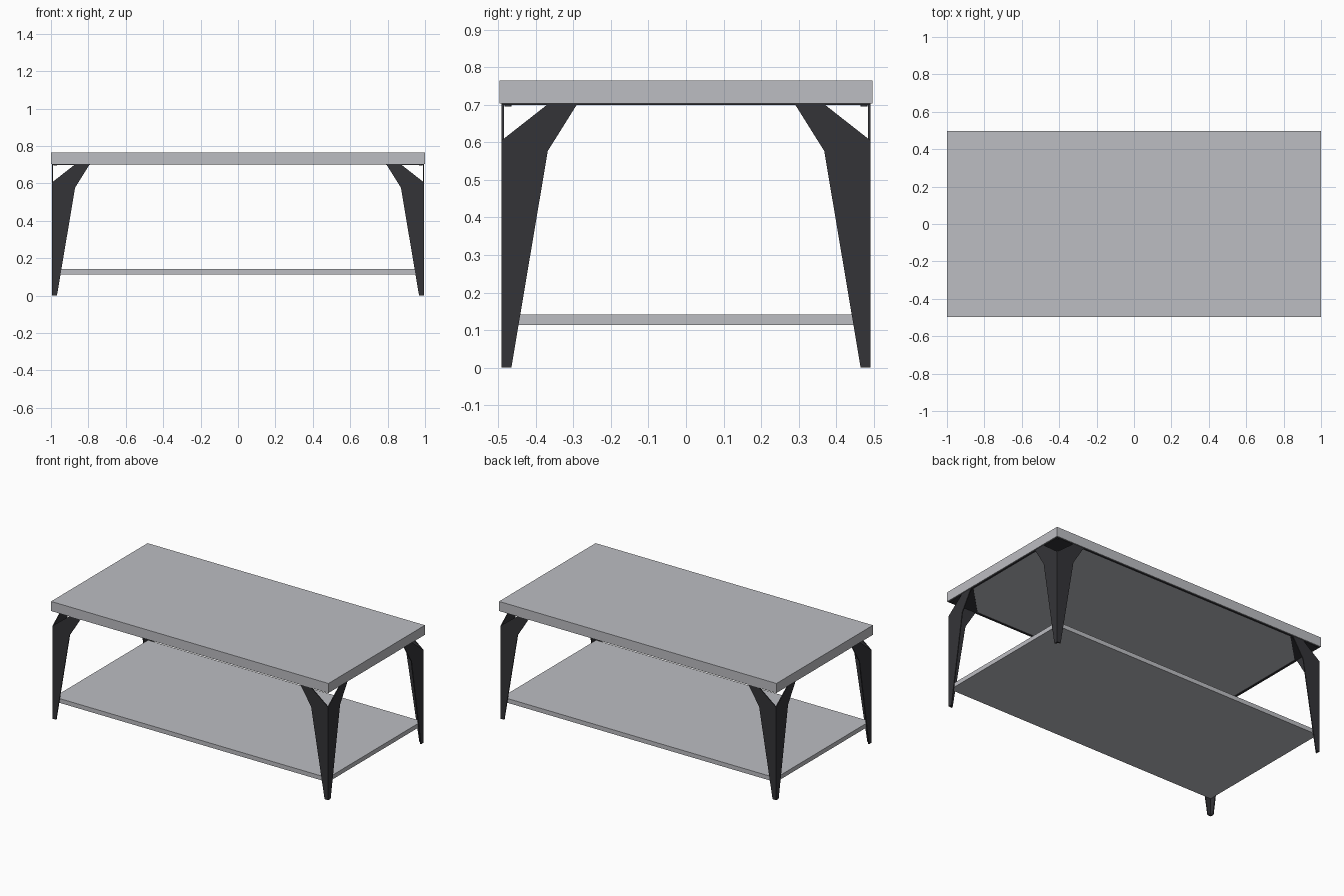
import bpy
import bmesh
from mathutils import Vector

if "Cube" in bpy.data.objects:
    bpy.data.objects.remove(bpy.data.objects["Cube"], do_unlink=True)


def make_material(name, color):
    mat = bpy.data.materials.new(name)
    mat.use_nodes = True
    mat.diffuse_color = color
    mat.node_tree.nodes["Principled BSDF"].inputs["Base Color"].default_value = color
    return mat


PANEL = make_material("light grey panel", (0.505, 0.51, 0.54, 1))
METAL = make_material("dark metal", (0.034, 0.034, 0.039, 1))


def finish(name, bm, mat):
    bmesh.ops.recalc_face_normals(bm, faces=bm.faces)
    mesh = bpy.data.meshes.new(name)
    bm.to_mesh(mesh)
    bm.free()
    mesh.materials.append(mat)
    obj = bpy.data.objects.new(name, mesh)
    bpy.context.collection.objects.link(obj)
    return obj


def add_prism(bm, outline, depth):
    """Extrude a flat outline along the depth vector."""
    face = bm.faces.new([bm.verts.new(p) for p in outline])
    ext = bmesh.ops.extrude_face_region(bm, geom=[face], use_keep_orig=True)
    verts = [v for v in ext["geom"] if isinstance(v, bmesh.types.BMVert)]
    bmesh.ops.translate(bm, verts=verts, vec=Vector(depth))


def slab(name, half_x, half_y, z0, z1, mat):
    bm = bmesh.new()
    outline = [(sx * half_x, sy * half_y, z0)
               for sx, sy in ((-1, -1), (1, -1), (1, 1), (-1, 1))]
    add_prism(bm, outline, (0, 0, z1 - z0))
    return finish(name, bm, mat)


# Table top and lower shelf
TOP_Z = 0.703
slab("table_top", 1.0, 0.497, TOP_Z, 0.765, PANEL)
slab("lower_shelf", 0.987, 0.484, 0.113, 0.141, PANEL)

# Each leg is two folded sheet panels; profile is (distance from corner, height)
OUT_X, OUT_Y, SHEET = 0.994, 0.491, 0.006
PROFILE = [(0, 0), (0.026, 0), (0.123, 0.577), (0.202, TOP_Z), (0.125, TOP_Z), (0, 0.605)]
FLANGE = [(0, 0), (0.202, 0), (0.202, 0.02), (0.02, 0.202), (0, 0.202)]


def build_leg(name, sx, sy):
    def at(dx, dy, z):
        return (sx * (OUT_X - dx), sy * (OUT_Y - dy), z)

    bm = bmesh.new()
    # Folded side panels
    add_prism(bm, [at(d, 0, z) for d, z in PROFILE], (0, -sy * SHEET, 0))
    add_prism(bm, [at(0, d, z) for d, z in PROFILE], (-sx * SHEET, 0, 0))
    # Mounting flange under the top, and the foot plate
    add_prism(bm, [at(dx, dy, TOP_Z) for dx, dy in FLANGE], (0, 0, -0.004))
    add_prism(bm, [at(0, 0, 0), at(0.026, 0, 0), at(0, 0.026, 0)], (0, 0, 0.006))
    finish(name, bm, METAL)

    # Screw head near the corner
    bpy.ops.mesh.primitive_cylinder_add(
        vertices=16, radius=0.009, depth=0.005, location=at(0.017, 0.017, TOP_Z - 0.005))
    screw = bpy.context.object
    screw.name = name + "_screw"
    screw.data.materials.append(METAL)


for side_y, sy in (("front", -1), ("back", 1)):
    for side_x, sx in (("left", 1), ("right", -1)):
        build_leg(f"{side_y}_{side_x}_leg", sx, sy)

# Thin metal edging strips beneath the top
STRIP = 0.012
for label, sign in (("front", -1), ("back", 1)):
    strip = slab(label + "_edge_strip", OUT_X - 0.2, STRIP / 2, TOP_Z - 0.003, TOP_Z, METAL)
    strip.location.y = sign * (OUT_Y - STRIP / 2)
for label, sign in (("right", -1), ("left", 1)):
    strip = slab(label + "_edge_strip", STRIP / 2, OUT_Y - 0.2, TOP_Z - 0.003, TOP_Z, METAL)
    strip.location.x = sign * (OUT_X - STRIP / 2)
